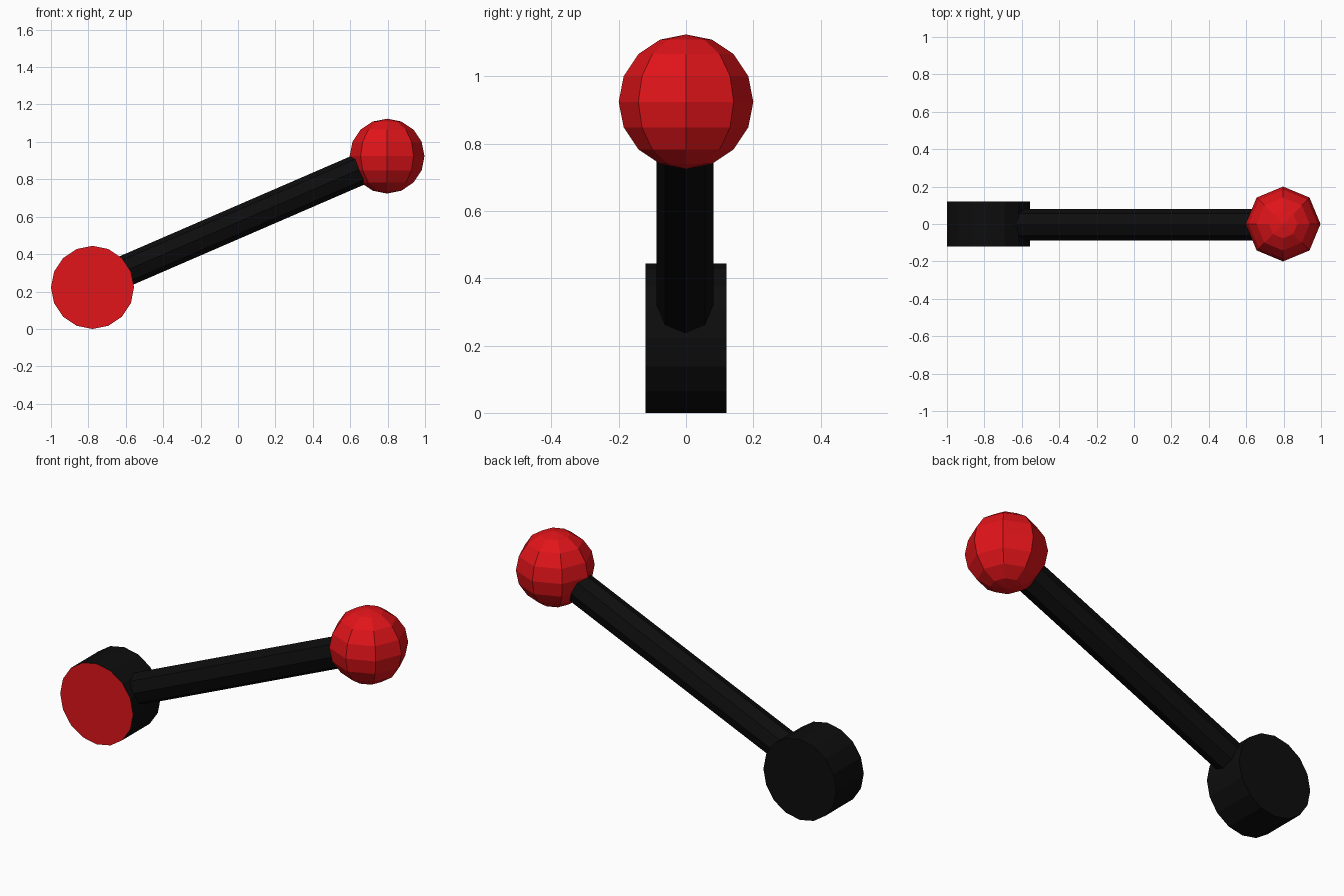
import bpy
from mathutils import Vector

if "Cube" in bpy.data.objects:
    bpy.data.objects.remove(bpy.data.objects["Cube"])


def material(name, color):
    mat = bpy.data.materials.new(name)
    mat.diffuse_color = (*color, 1)
    mat.use_nodes = True
    mat.node_tree.nodes["Principled BSDF"].inputs["Base Color"].default_value = mat.diffuse_color
    return mat


RED = material("red", (0.75, 0.007, 0.01))
BLACK = material("black", (0.004, 0.004, 0.004))


def cylinder_between(name, start, end, radius, sides):
    start, end = Vector(start), Vector(end)
    axis = end - start
    bpy.ops.mesh.primitive_cylinder_add(vertices=sides, radius=radius,
                                        depth=axis.length,
                                        location=(start + end) / 2)
    obj = bpy.context.object
    obj.name = name
    obj.rotation_euler = axis.to_track_quat('Z', 'Y').to_euler()
    obj.data.materials.append(BLACK)
    return obj


DISC_X, DISC_Z = -0.778, 0.222
KNOB = (0.797, 0, 0.924)

# Pivot disc: black drum with a red front face
disc = cylinder_between("pivot_disc", (DISC_X, 0.12, DISC_Z),
                        (DISC_X, -0.12, DISC_Z), 0.222, 16)
disc.data.materials.append(RED)
for face in disc.data.polygons:
    if face.normal.z > 0.9:
        face.material_index = 1

# Lever rod running from the disc into the knob
cylinder_between("lever_rod", (DISC_X, -0.003, 0.234),
                 (KNOB[0], -0.003, KNOB[2] - 0.008), 0.084, 8)

# Faceted ball knob
bpy.ops.mesh.primitive_uv_sphere_add(segments=8, ring_count=8, radius=0.2,
                                     location=KNOB)
knob = bpy.context.object
knob.name = "ball_knob"
knob.data.materials.append(RED)
